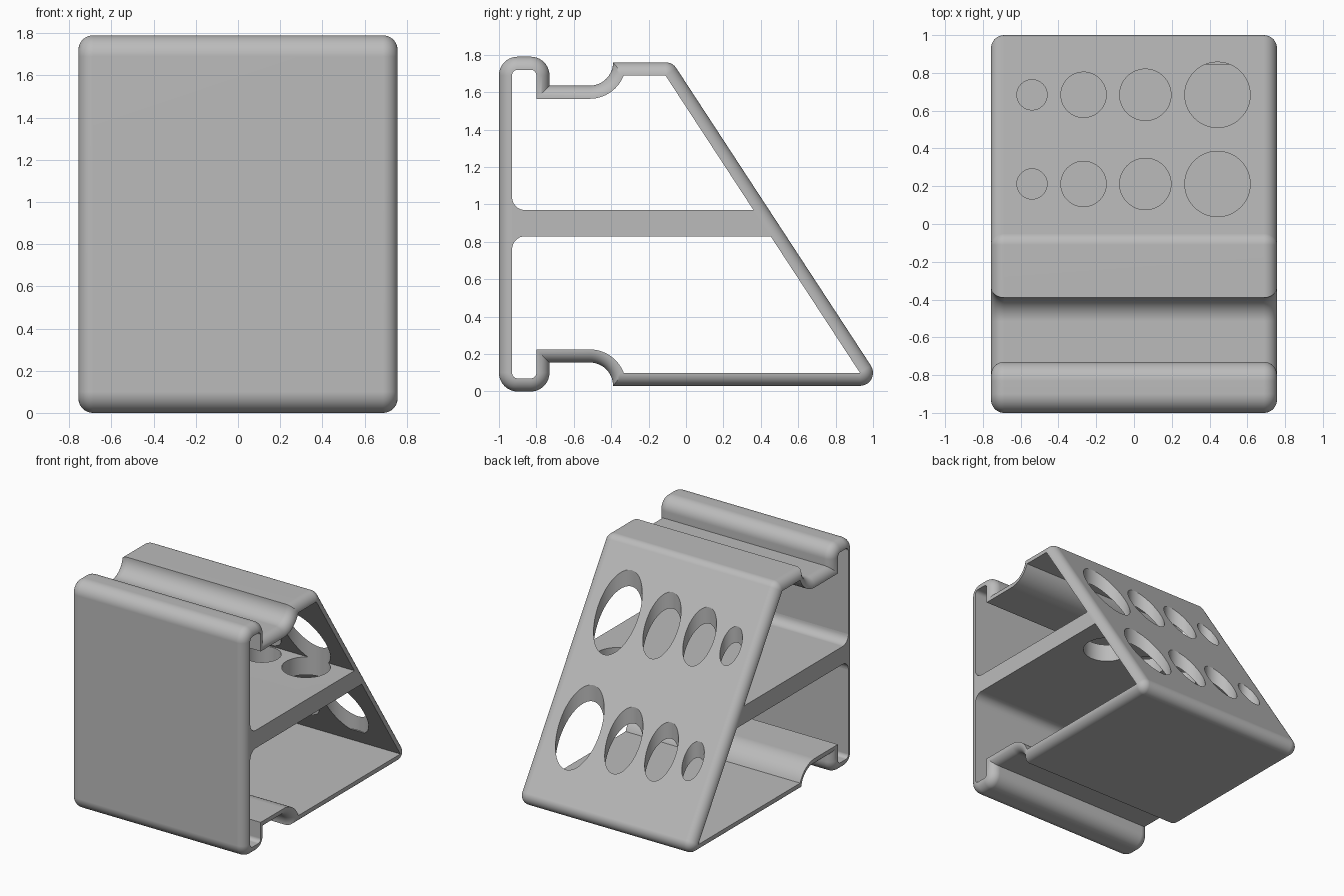
import bpy, bmesh, math

cube = bpy.data.objects.get("Cube")
if cube:
    bpy.data.objects.remove(cube, do_unlink=True)

HALF_W = 0.757      # half width in x
WALL = 0.07         # wall thickness and edge rounding
HEIGHT = 1.79
SLOPE = math.atan2(1.04, 1.59)
PI = math.pi

grey = bpy.data.materials.new("plain_grey")
grey.use_nodes = True
colour = (0.5, 0.5, 0.5, 1)
grey.diffuse_color = colour
grey.node_tree.nodes["Principled BSDF"].inputs["Base Color"].default_value = colour


def make_object(name, bm):
    bmesh.ops.remove_doubles(bm, verts=bm.verts, dist=1e-5)
    bmesh.ops.recalc_face_normals(bm, faces=bm.faces)
    mesh = bpy.data.meshes.new(name)
    bm.to_mesh(mesh)
    bm.free()
    mesh.materials.append(grey)
    obj = bpy.data.objects.new(name, mesh)
    bpy.context.collection.objects.link(obj)
    return obj


def polar(cy, cz, r, a):
    return (cy + r * math.cos(a), cz + r * math.sin(a))


def arc(cy, cz, r_in, r_out, start, end, end_in=None, steps=10):
    """Pairs of inner and outer wall points round one bend."""
    end_in = end if end_in is None else end_in
    return [(polar(cy, cz, r_in, start + (end_in - start) * i / steps),
             polar(cy, cz, r_out, start + (end - start) * i / steps))
            for i in range(steps + 1)]


# Wall path: hooked lip and groove, mirrored for the top
hook = arc(-0.90, 0.10, 0.03, 0.10, PI, 1.5 * PI)
hook += arc(-0.83, 0.10, 0.03, 0.10, 1.5 * PI, 2 * PI)
hook.append(((-0.80, 0.225), (-0.73, 0.155)))
hook += arc(-0.515, 0.03, 0.195, 0.125, PI / 2, 0, math.asin(WALL / 0.195), 14)
top_hook = [tuple((y, HEIGHT - z) for y, z in pair) for pair in reversed(hook)]
path = hook
path += arc(0.93, 0.10, 0, WALL, -PI / 2, SLOPE)
path += arc(-0.11, 1.69, 0, WALL, SLOPE, PI / 2)
path += top_hook

# Wall shell: flat inside, outer edges rounded across the full thickness
bm = bmesh.new()
quarter = [i / 10 * PI / 2 for i in range(11)]
section = [(HALF_W - WALL + WALL * math.cos(t), math.sin(t)) for t in quarter]
section += [(-x, s) for x, s in reversed(section)]
rings = []
for (iy, iz), (oy, oz) in path:
    rings.append([bm.verts.new((x, iy + (oy - iy) * s, iz + (oz - iz) * s))
                  for x, s in section])
n = len(section)
for k, ring in enumerate(rings):
    following = rings[(k + 1) % len(rings)]
    for j in range(n):
        m = (j + 1) % n
        bm.faces.new((ring[j], ring[m], following[m], following[j]))
bmesh.ops.dissolve_degenerate(bm, edges=bm.edges, dist=1e-6)
shell = make_object("wall_shell", bm)


# Middle shelf with fillets against the front wall
def slope_y(z):
    return 0.93 - (z - 0.10) * 1.04 / 1.59


low, high = 0.83, 0.97
profile = [polar(-0.86, low - 0.07, 0.07, PI - i / 8 * PI / 2) for i in range(9)]
profile += [(slope_y(low), low), (slope_y(high), high)]
profile += [polar(-0.86, high + 0.07, 0.07, 1.5 * PI - i / 8 * PI / 2) for i in range(9)]
bm = bmesh.new()
face = bm.faces.new([bm.verts.new((-HALF_W, y, z)) for y, z in profile])
extruded = bmesh.ops.extrude_face_region(bm, geom=[face])["geom"]
bmesh.ops.translate(bm, vec=(2 * HALF_W, 0, 0),
                    verts=[v for v in extruded if isinstance(v, bmesh.types.BMVert)])
shelf = make_object("middle_shelf", bm)

# Two rows of upright round holes
bm = bmesh.new()
bottom, top = 0.23, 1.9
holes = [(-0.54, 0.08), (-0.267, 0.12), (0.06, 0.136), (0.442, 0.173)]
for row_y in (0.212, 0.684):
    for x, radius in holes:
        made = bmesh.ops.create_cone(bm, cap_ends=True, segments=64, radius1=radius,
                                     radius2=radius, depth=top - bottom)
        bmesh.ops.translate(bm, verts=made["verts"], vec=(x, row_y, (top + bottom) / 2))
cutter = make_object("hole_cutter", bm)
cutter.hide_render = True

for obj in (shell, shelf):
    bpy.ops.object.select_all(action="DESELECT")
    obj.select_set(True)
    bpy.context.view_layer.objects.active = obj
    cut = obj.modifiers.new("holes", "BOOLEAN")
    cut.operation = "DIFFERENCE"
    cut.solver = "EXACT"
    cut.object = cutter
    bpy.ops.object.modifier_apply(modifier=cut.name)
    bpy.ops.object.shade_smooth_by_angle(angle=math.radians(30))
    weighted = obj.modifiers.new("even_shading", "WEIGHTED_NORMAL")
    weighted.keep_sharp = True

bpy.data.objects.remove(cutter, do_unlink=True)
